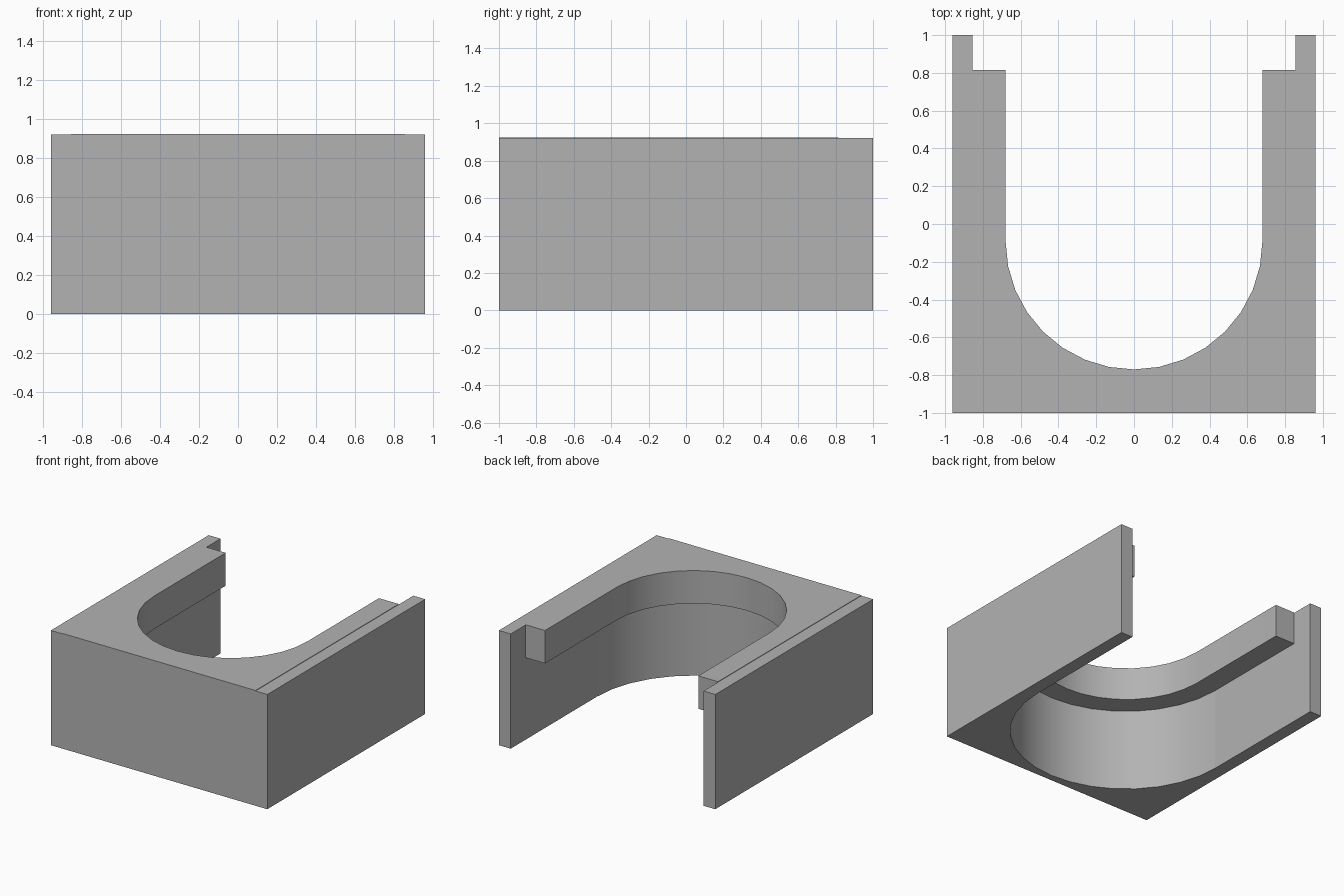
import bpy, bmesh, math

HALF_W, WALL_IN, LIP_IN = 0.96, 0.855, 0.68
ARC_Y, LIP_END = -0.09, 0.815
WALL_H, LIP_BOTTOM, LIP_TOP = 0.92, 0.66, 0.924

cube = bpy.data.objects.get("Cube")
if cube:
    bpy.data.objects.remove(cube, do_unlink=True)

grey = bpy.data.materials.new("plain_grey")
grey.use_nodes = True
colour = (0.45, 0.45, 0.45, 1)
grey.diffuse_color = colour
grey.node_tree.nodes["Principled BSDF"].inputs["Base Color"].default_value = colour


def extrude_profile(name, points, z0, z1):
    """Extrude an outline in the ground plane from z0 to z1."""
    bm = bmesh.new()
    face = bm.faces.new([bm.verts.new((x, y, z0)) for x, y in points])
    out = bmesh.ops.extrude_face_region(bm, geom=[face])
    top = [v for v in out["geom"] if isinstance(v, bmesh.types.BMVert)]
    bmesh.ops.translate(bm, verts=top, vec=(0, 0, z1 - z0))
    bmesh.ops.recalc_face_normals(bm, faces=bm.faces)
    mesh = bpy.data.meshes.new(name)
    bm.to_mesh(mesh)
    bm.free()
    mesh.materials.append(grey)
    obj = bpy.data.objects.new(name, mesh)
    bpy.context.collection.objects.link(obj)
    bpy.ops.object.select_all(action="DESELECT")
    obj.select_set(True)
    bpy.context.view_layer.objects.active = obj
    bpy.ops.object.shade_smooth_by_angle(angle=math.radians(30))
    return obj


def half_circle(radius, steps=16):
    """Front half of a circle, running from +x round to -x."""
    angles = [-math.pi * i / steps for i in range(steps + 1)]
    return [(radius * math.cos(a), ARC_Y + radius * math.sin(a)) for a in angles]


# Side walls, full height and length
for side, name in ((1, "left_wall"), (-1, "right_wall")):
    a, b = side * WALL_IN, side * HALF_W
    extrude_profile(name, [(a, -1), (b, -1), (b, 1), (a, 1)], 0, WALL_H)

# Front block with the wide lower recess
extrude_profile("front_block",
                [(-WALL_IN, -1), (WALL_IN, -1)] + half_circle(WALL_IN),
                0, LIP_BOTTOM)

# Upper lip with the narrower U-shaped opening
extrude_profile("upper_lip",
                [(-WALL_IN, LIP_END), (-WALL_IN, -1), (WALL_IN, -1),
                 (WALL_IN, LIP_END), (LIP_IN, LIP_END)]
                + half_circle(LIP_IN) + [(-LIP_IN, LIP_END)],
                LIP_BOTTOM, LIP_TOP)
